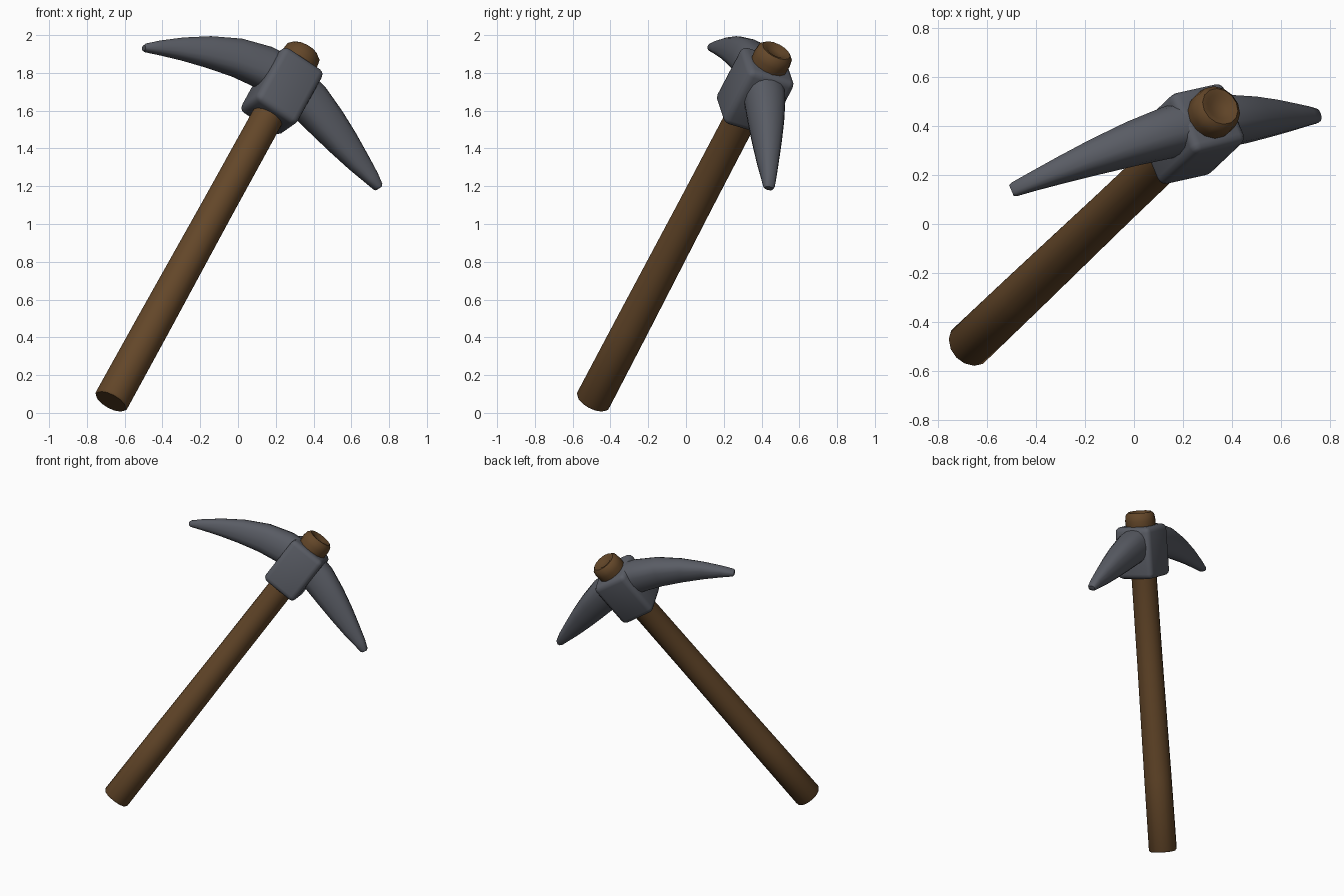
import bpy, bmesh, math
from mathutils import Matrix, Vector

if "Cube" in bpy.data.objects:
    bpy.data.objects.remove(bpy.data.objects["Cube"])

# Tool frame: Z runs up the handle, X along the blades, origin at the handle's foot
AXIS = Vector((0.4386, 0.417, 0.796)).normalized()
BLADE = Vector((0.818, 0.182, -0.546))
BLADE = (BLADE - AXIS * BLADE.dot(AXIS)).normalized()
SIDE = AXIS.cross(BLADE)
FRAME = Matrix((BLADE, SIDE, AXIS)).transposed().to_4x4()
FRAME.translation = Vector((-0.673, -0.495, 0.06))


def material(name, rgb):
    m = bpy.data.materials.new(name)
    m.diffuse_color = (*rgb, 1)
    m.use_nodes = True
    m.node_tree.nodes["Principled BSDF"].inputs["Base Color"].default_value = m.diffuse_color
    return m


wood = material("brown wood", (0.125, 0.062, 0.022))
steel = material("grey steel", (0.1, 0.107, 0.128))


def finish(bm, name, mat, angle):
    bmesh.ops.recalc_face_normals(bm, faces=bm.faces)
    mesh = bpy.data.meshes.new(name)
    bm.to_mesh(mesh)
    bm.free()
    mesh.materials.append(mat)
    ob = bpy.data.objects.new(name, mesh)
    bpy.context.collection.objects.link(ob)
    ob.matrix_world = FRAME
    bpy.ops.object.select_all(action='DESELECT')
    ob.select_set(True)
    bpy.context.view_layer.objects.active = ob
    bpy.ops.object.shade_smooth_by_angle(angle=math.radians(angle))
    return ob


def loft(rings):
    """Skin a list of closed rings and cap both ends."""
    bm = bmesh.new()
    loops = [[bm.verts.new(p) for p in ring] for ring in rings]
    n = len(loops[0])
    for a, b in zip(loops, loops[1:]):
        for i in range(n):
            j = (i + 1) % n
            bm.faces.new((a[i], a[j], b[j], b[i]))
    bm.faces.new(loops[0])
    bm.faces.new(loops[-1])
    return bm


def circle(r, z, n=14):
    return [(r * math.cos(math.tau * i / n), r * math.sin(math.tau * i / n), z)
            for i in range(n)]


# Handle: slight taper, with a rounded, dished knob above the head
profile = [(0.088, 0), (0.096, 0.012), (0.094, 0.5), (0.088, 1.3), (0.086, 2.18),
           (0.1, 2.22), (0.104, 2.28), (0.098, 2.318), (0.08, 2.335),
           (0.055, 2.33), (0.035, 2.318)]
finish(loft([circle(r, z) for r, z in profile]), "handle", wood, 50)

# Head block: rounded box round the handle
bm = bmesh.new()
bmesh.ops.create_cube(bm, size=2, matrix=Matrix.Translation((0, 0, 2.065))
                      @ Matrix.Diagonal((0.132, 0.137, 0.178, 1)))
bmesh.ops.bevel(bm, geom=bm.edges[:], offset=0.035, segments=3, profile=0.5,
                affect='EDGES')
finish(bm, "head_block", steel, 60)


# Blades: stations of (x, z, half height, half thickness) swept along the arc
def section(x, z, h, t, tilt, n=16):
    ring = []
    for i in range(n):
        c, s = math.cos(math.tau * i / n), math.sin(math.tau * i / n)
        y = t * math.copysign(abs(c) ** 0.8, c)
        v = h * math.copysign(abs(s) ** 0.8, s)
        ring.append((x - v * math.sin(tilt), 0.008 + y, z + v * math.cos(tilt)))
    return ring


def blade(name, stations):
    rings = []
    for i, (x, z, h, t) in enumerate(stations):
        a, b = stations[max(i - 1, 0)], stations[min(i + 1, len(stations) - 1)]
        tilt = math.atan((b[1] - a[1]) / (b[0] - a[0]))
        rings.append(section(x, z, h, t, tilt))
    finish(loft(rings), name, steel, 50)


blade("left_blade", [(-0.04, 2.135, 0.115, 0.105), (-0.15, 2.125, 0.113, 0.1),
                     (-0.3, 2.085, 0.102, 0.087), (-0.45, 2.02, 0.083, 0.07),
                     (-0.58, 1.95, 0.06, 0.053), (-0.69, 1.882, 0.038, 0.038),
                     (-0.755, 1.837, 0.022, 0.03), (-0.765, 1.83, 0.014, 0.024)])
blade("right_blade", [(0.04, 2.125, 0.115, 0.105), (0.16, 2.105, 0.113, 0.1),
                      (0.3, 2.06, 0.1, 0.087), (0.43, 2.015, 0.083, 0.07),
                      (0.55, 1.972, 0.062, 0.053), (0.65, 1.938, 0.041, 0.038),
                      (0.705, 1.916, 0.026, 0.03), (0.715, 1.911, 0.017, 0.024)])
